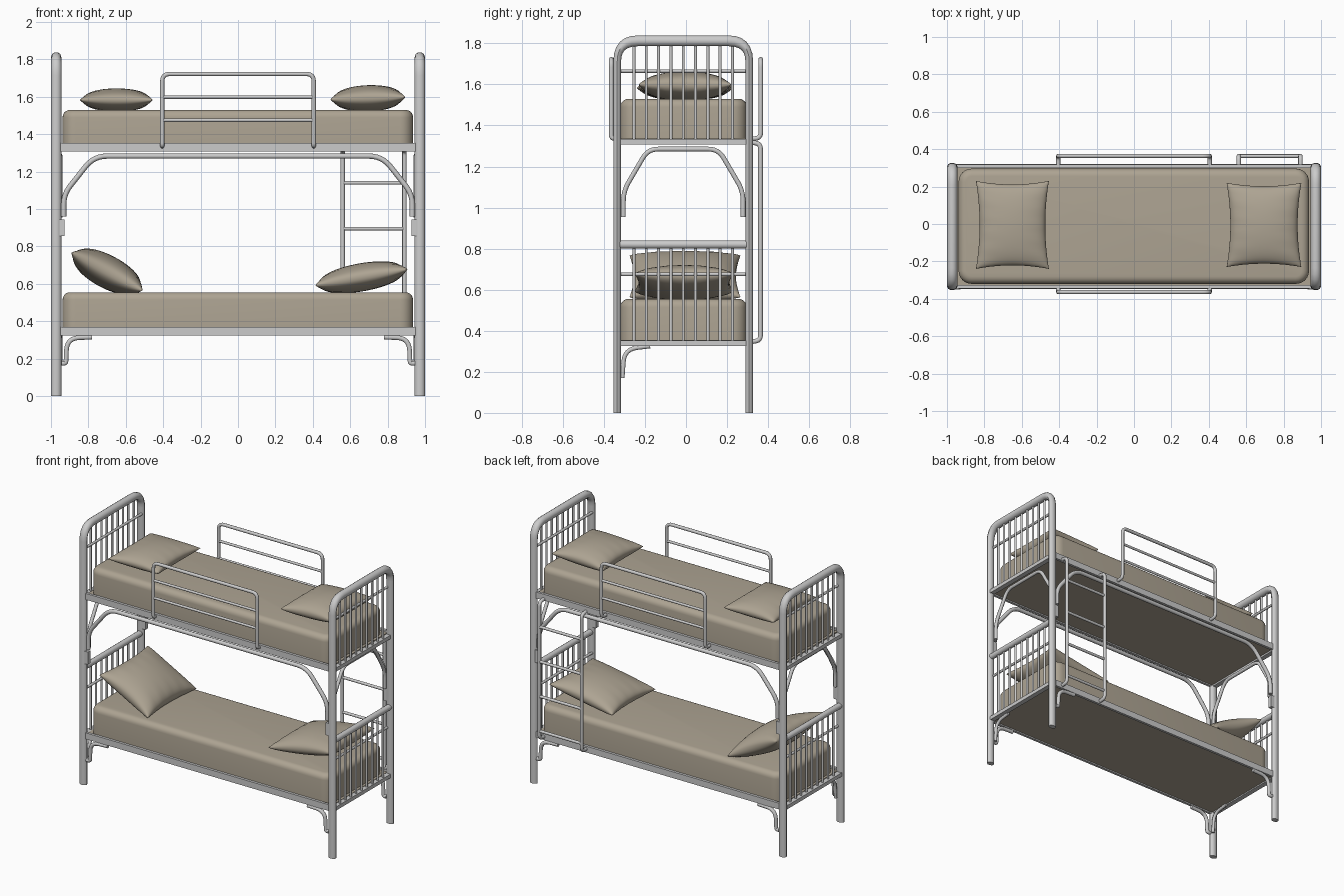
import bpy, bmesh, math
from mathutils import Vector, Matrix

if "Cube" in bpy.data.objects:
    bpy.data.objects.remove(bpy.data.objects["Cube"])


def material(name, rgb):
    m = bpy.data.materials.new(name)
    m.diffuse_color = (*rgb, 1)
    m.use_nodes = True
    m.node_tree.nodes["Principled BSDF"].inputs["Base Color"].default_value = m.diffuse_color
    return m


METAL = material("pale grey metal", (0.60, 0.60, 0.60))
LINEN = material("beige linen", (0.42, 0.37, 0.29))
YF, YB = -0.335, 0.308      # front and back post lines
YM = (YF + YB) / 2
XP = 0.972                  # post line in x


def add(name, mesh, mat):
    mesh.materials.clear()
    mesh.materials.append(mat)
    ob = bpy.data.objects.new(name, mesh)
    bpy.context.collection.objects.link(ob)
    return ob


def fillet(pts, r, n=6):
    """Round the inner corners of a polyline."""
    pts = [Vector(p) for p in pts]
    out = [pts[0]]
    for a, b, c in zip(pts, pts[1:], pts[2:]):
        d1, d2 = (a - b), (c - b)
        k = min(r, d1.length * 0.49, d2.length * 0.49)
        p, q = b + d1.normalized() * k, b + d2.normalized() * k
        for i in range(n + 1):
            t = i / n
            out.append(p * (1 - t) ** 2 + b * 2 * t * (1 - t) + q * t * t)
    return out + [pts[-1]]


def tube(name, pts, r, corner=0.0, squash=1.0):
    """Round bar along a path; squash flattens its section in y."""
    pts = fillet(pts, corner) if corner else [Vector(p) for p in pts]
    cu = bpy.data.curves.new(name, 'CURVE')
    cu.dimensions = '3D'
    cu.bevel_depth = r
    cu.bevel_resolution = 3
    cu.use_fill_caps = True
    sp = cu.splines.new('POLY')
    sp.points.add(len(pts) - 1)
    for q, p in zip(sp.points, pts):
        q.co = (p.x, p.y / squash, p.z, 1)
    tmp = bpy.data.objects.new("tmp", cu)
    bpy.context.collection.objects.link(tmp)
    dg = bpy.context.evaluated_depsgraph_get()
    mesh = bpy.data.meshes.new_from_object(tmp.evaluated_get(dg))
    bpy.data.objects.remove(tmp)
    mesh.transform(Matrix.Diagonal((1, squash, 1, 1)))
    return add(name, mesh, METAL)


def box(name, lo, hi, mat, corner=0.0, edge=0.0):
    """Box with optional rounded upright corners and rounded top/bottom rims."""
    lo, hi = Vector(lo), Vector(hi)
    bm = bmesh.new()
    bmesh.ops.create_cube(bm, size=1)
    for v in bm.verts:
        v.co = (lo + hi) / 2 + v.co * (hi - lo)
    if corner:
        up = [e for e in bm.edges if abs(e.verts[0].co.z - e.verts[1].co.z) > 0.01]
        bmesh.ops.bevel(bm, geom=up, offset=corner, segments=6, profile=0.5, affect='EDGES')
    if edge:
        rim = [e for e in bm.edges if abs(e.verts[0].co.z - e.verts[1].co.z) < 1e-4
               and e.verts[0].co.z > (lo.z + hi.z) / 2]
        bmesh.ops.bevel(bm, geom=rim, offset=edge, segments=5, profile=0.5, affect='EDGES')
    mesh = bpy.data.meshes.new(name)
    bm.to_mesh(mesh)
    bm.free()
    return add(name, mesh, mat)


def pillow(name, centre, half, tilt):
    """Puffed cushion with drawn-in sides, pointed corners and light creases."""
    n = 28
    bm = bmesh.new()
    for side in (1, -1):
        rows = []
        for i in range(n + 1):
            row = []
            for j in range(n + 1):
                u = math.sin(math.pi / 2 * (2 * i / n - 1))
                v = math.sin(math.pi / 2 * (2 * j / n - 1))
                puff = max(0, (1 - u * u) * (1 - v * v)) ** 0.42
                crease = 1 + 0.035 * math.sin(17 * v + 2 * u) * u * u
                row.append(bm.verts.new((half[0] * u * (1 - 0.10 * (1 - v * v)),
                                         half[1] * v * (1 - 0.08 * (1 - u * u)),
                                         side * half[2] * puff * crease)))
            rows.append(row)
        for i in range(n):
            for j in range(n):
                f = [rows[i][j], rows[i + 1][j], rows[i + 1][j + 1], rows[i][j + 1]]
                bm.faces.new(f if side > 0 else f[::-1])
    bmesh.ops.remove_doubles(bm, verts=bm.verts, dist=1e-5)
    mesh = bpy.data.meshes.new(name)
    bm.to_mesh(mesh)
    bm.free()
    mesh.transform(Matrix.Translation(centre) @ Matrix.Rotation(math.radians(tilt), 4, 'Y'))
    return add(name, mesh, LINEN)


# End frames: arched posts, spindles and cross bars
for s, side in ((-1, "left"), (1, "right")):
    x = s * XP
    tube(f"{side}_arched_posts", [(x, YF, 0), (x, YF, 1.812), (x, YB, 1.812), (x, YB, 0)],
         0.0275, 0.10, squash=0.72)
    tube(f"{side}_lower_head_bar", [(x, YF, 0.82), (x, YB, 0.82)], 0.021)
    for level, z0, z1, zc in (("lower", 0.345, 0.82, 0.675), ("upper", 1.325, 1.812, 1.665)):
        tube(f"{side}_{level}_cross_bar", [(x - s * 0.012, YF + 0.01, zc), (x - s * 0.012, YB - 0.01, zc)], 0.009)
        for i in range(9):
            y = YM - 0.24 + 0.06 * i
            tube(f"{side}_{level}_spindle", [(x, y, z0), (x, y, z1)], 0.0075)
        box(f"{side}_{level}_end_rail", (x - 0.02, YF, z0 - 0.018), (x + 0.015, YB, z0 + 0.008), METAL)
    # End brace under the upper bunk
    xb = s * 0.95
    tube(f"{side}_end_brace", [(xb, YF + 0.03, 0.955), (xb, YF + 0.03, 1.08), (xb, YF + 0.15, 1.285),
                               (xb, YB - 0.15, 1.285), (xb, YB - 0.03, 1.08), (xb, YB - 0.03, 0.955)],
         0.012, 0.05)
    # Curved bracket under the lower bunk end
    tube(f"{side}_end_bracket", [(xb, YF + 0.025, 0.17), (xb, YF + 0.035, 0.31), (xb, YF + 0.16, 0.325)],
         0.011, 0.10)
    for y, pos in ((YF, "front"), (YB, "back")):
        box(f"{pos}_{side}_post_clasp", (s * 0.945 - 0.017, y - 0.014, 0.857),
            (s * 0.945 + 0.017, y + 0.014, 0.945), METAL)
        tube(f"{pos}_{side}_leg_bracket", [(s * 0.945, y, 0.175), (s * 0.92, y, 0.175),
                                           (s * 0.915, y, 0.31), (s * 0.78, y, 0.315)], 0.013, 0.09)

# Long side rails and the long braces
for y, pos in ((YF, "front"), (YB, "back")):
    for level, z in (("lower", 0.325), ("upper", 1.308)):
        box(f"{pos}_{level}_rail", (-XP, y - 0.009, z), (XP, y + 0.009, z + 0.044), METAL)
    tube(f"{pos}_long_brace", [(-0.932, y, 0.96), (-0.932, y, 1.08), (-0.77, y, 1.283), (0.77, y, 1.283),
                               (0.932, y, 1.08), (0.932, y, 0.96)], 0.014, 0.07)

# Mattresses on flat bases
for level, z0, z1 in (("lower", 0.352, 0.555), ("upper", 1.335, 1.53)):
    box(f"{level}_mattress", (-0.938, -0.32, z0), (0.936, 0.296, z1), LINEN, 0.07, 0.04)
    box(f"{level}_base", (-0.955, YF + 0.009, z0 - 0.018), (0.955, YB - 0.009, z0 + 0.004), LINEN)

# Guard rails on both sides of the upper bunk
for y, yr, pos in ((-0.364, YF, "front"), (0.364, YB, "back")):
    tube(f"{pos}_guard_hoop", [(-0.405, yr, 1.335), (-0.405, y, 1.338), (-0.405, y, 1.722), (0.405, y, 1.722),
                               (0.405, y, 1.338), (0.405, yr, 1.335)], 0.0115, 0.04)
    for z in (1.475, 1.598):
        tube(f"{pos}_guard_bar", [(-0.405, y, z), (0.405, y, z)], 0.009)

# Ladder at the back
for x in (0.56, 0.89):
    tube("ladder_side", [(x, YB, 1.318), (x, 0.363, 1.312), (x, 0.363, 0.352), (x, YB, 0.346)], 0.012, 0.04)
for z in (1.14, 0.895, 0.65, 0.405):
    tube("ladder_rung", [(0.56, 0.363, z), (0.89, 0.363, z)], 0.010)

# Pillows
pillow("upper_left_pillow", (-0.65, -0.005, 1.583), (0.195, 0.235, 0.062), 0)
pillow("upper_right_pillow", (0.695, -0.005, 1.592), (0.20, 0.225, 0.070), -2)
pillow("lower_left_pillow", (-0.70, -0.005, 0.665), (0.215, 0.27, 0.088), 28)
pillow("lower_right_pillow", (0.66, -0.01, 0.635), (0.25, 0.24, 0.075), -10)

# Smooth shading with crisp edges
bpy.ops.object.select_all(action='DESELECT')
for ob in bpy.context.scene.objects:
    ob.select_set(True)
    bpy.context.view_layer.objects.active = ob
bpy.ops.object.shade_smooth_by_angle(angle=math.radians(40))
